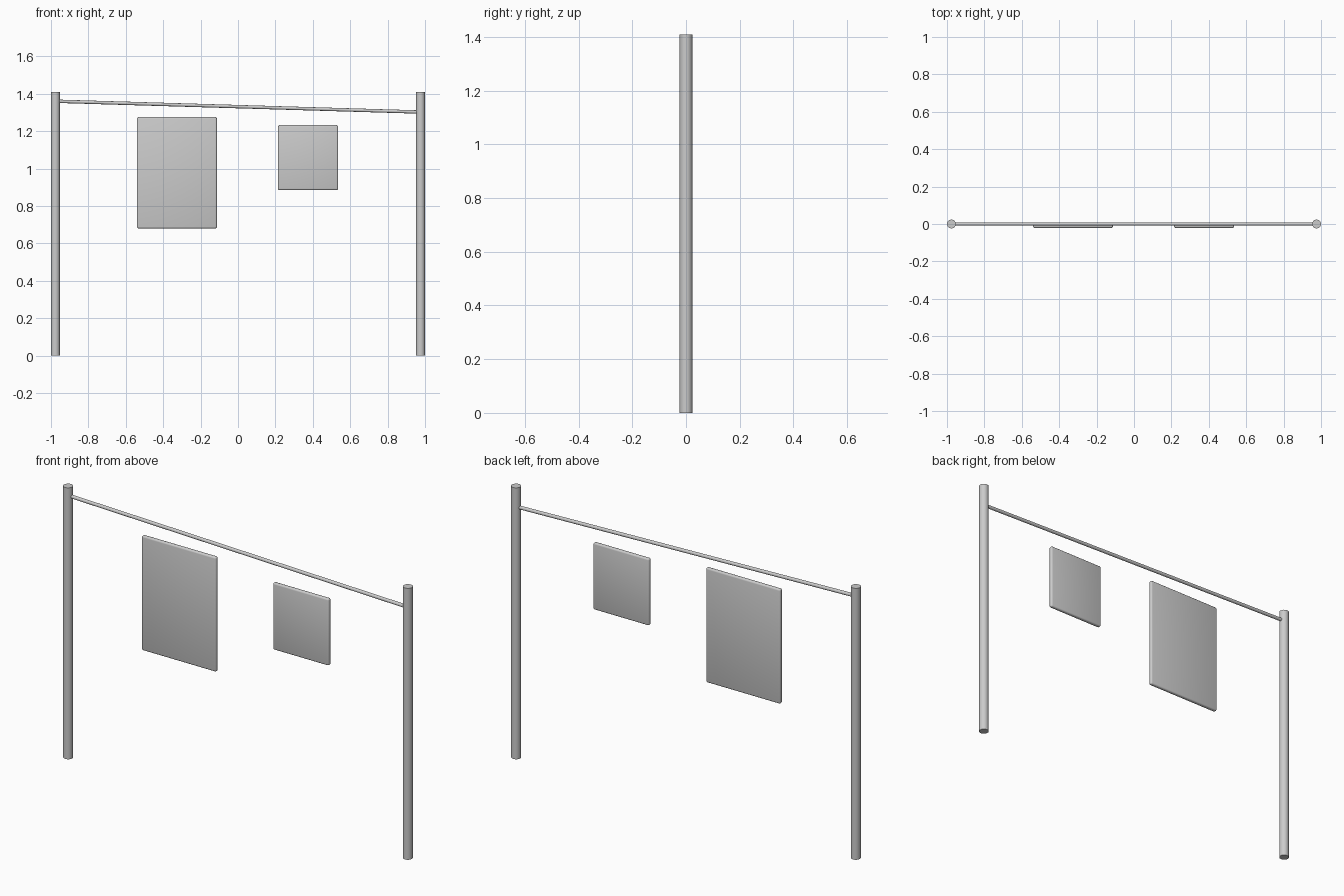
import bpy
import math
from mathutils import Vector

if "Cube" in bpy.data.objects:
    bpy.data.objects.remove(bpy.data.objects["Cube"], do_unlink=True)

grey = bpy.data.materials.new("plain grey")
grey.use_nodes = True
grey.diffuse_color = (0.6, 0.6, 0.6, 1)
grey.node_tree.nodes["Principled BSDF"].inputs["Base Color"].default_value = (0.6, 0.6, 0.6, 1)


def finish(name):
    obj = bpy.context.object
    obj.name = name
    obj.data.materials.append(grey)
    bpy.ops.object.shade_smooth_by_angle(angle=math.radians(35))
    return obj


def rod(name, start, end, radius):
    start, end = Vector(start), Vector(end)
    axis = end - start
    bpy.ops.mesh.primitive_cylinder_add(
        vertices=16, radius=radius, depth=axis.length, location=(start + end) / 2,
        rotation=axis.to_track_quat("Z", "Y").to_euler())
    return finish(name)


def panel(name, left, right, bottom, top, front=-0.021, back=0.0):
    bpy.ops.mesh.primitive_cube_add(
        size=1, location=((left + right) / 2, (front + back) / 2, (bottom + top) / 2))
    bpy.context.object.scale = (right - left, back - front, top - bottom)
    bpy.ops.object.transform_apply(location=False, rotation=False, scale=True)
    bevel = bpy.context.object.modifiers.new("rounded edges", "BEVEL")
    bevel.width = 0.008
    bevel.segments = 3
    bpy.ops.object.modifier_apply(modifier=bevel.name)
    return finish(name)


# Upright posts
for side, x in (("right", -0.976), ("left", 0.976)):
    rod(side + "_post", (x, 0, 0), (x, 0, 1.41), 0.024)

# Sloping line between the posts
rod("line", (-0.976, 0, 1.36), (0.976, 0, 1.302), 0.009)

# Hanging panels
panel("large_panel", -0.54, -0.113, 0.68, 1.275)
panel("small_panel", 0.214, 0.535, 0.885, 1.232)
